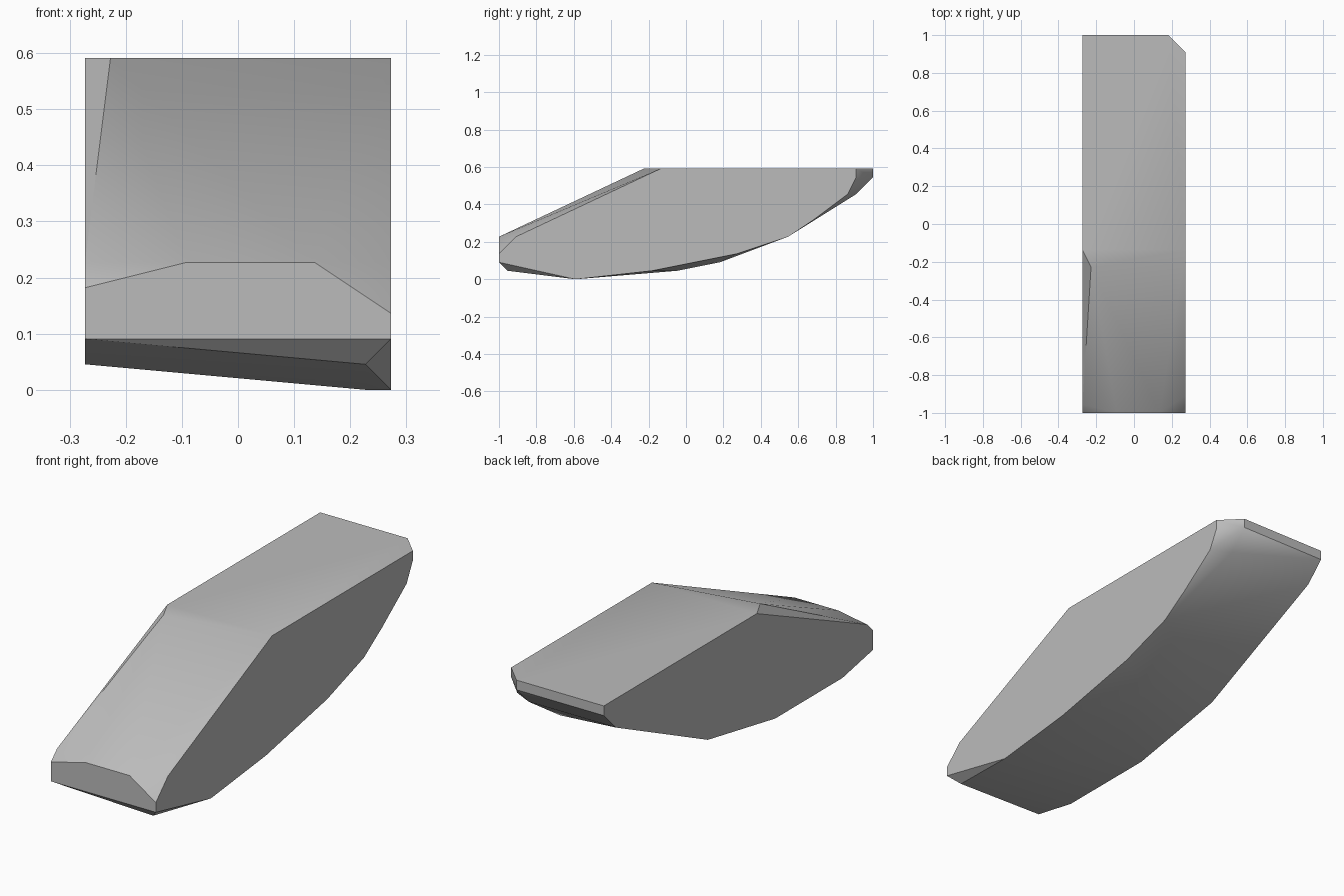
import bpy
import bmesh
from math import radians

cube = bpy.data.objects.get("Cube")
if cube:
    bpy.data.objects.remove(cube, do_unlink=True)

UNIT = 2 / 44   # size of one grid step
HALF = 6        # half the slab's width, in grid steps

# Side outlines as (y, z) in grid steps
left_side = [(-22, 2), (-22, 3), (-20, 5), (-3, 13), (20, 13), (20, 12),
             (19, 10), (15, 7), (12, 5), (6, 3), (-4, 1), (-13, 0)]
right_side = [(-22, 2), (-22, 4), (-21, 5), (-3, 13), (22, 13), (22, 12),
              (20, 10), (5, 3), (-6, 1), (-17, 1)]

# Bevel corners and belly points between the two sides, as (x, y, z)
top_corners = [(-5, -5, 13), (4, 22, 13), (3, -22, 5), (-2, -22, 5)]
belly = [(4, 22, 12), (4, 20, 10), (1, 4, 2), (1, -1, 1), (5, -21, 1), (5, -13, 0)]

points = [(HALF, y, z) for y, z in left_side]
points += [(-HALF, y, z) for y, z in right_side]
points += top_corners + belly

# Wrap the points in one faceted stone body
bm = bmesh.new()
for p in points:
    bm.verts.new([c * UNIT for c in p])
hull = bmesh.ops.convex_hull(bm, input=bm.verts[:])
loose = {g for g in hull["geom_interior"] + hull["geom_unused"]
         if isinstance(g, bmesh.types.BMVert)}
bmesh.ops.delete(bm, geom=list(loose), context="VERTS")
bmesh.ops.dissolve_limit(bm, angle_limit=radians(0.5), verts=bm.verts[:], edges=bm.edges[:])
bmesh.ops.recalc_face_normals(bm, faces=bm.faces[:])

mesh = bpy.data.meshes.new("stone_slab")
bm.to_mesh(mesh)
bm.free()
slab = bpy.data.objects.new("stone_slab", mesh)
bpy.context.collection.objects.link(slab)

# Stone colour
grey = bpy.data.materials.new("stone_grey")
grey.use_nodes = True
colour = (0.5, 0.5, 0.5, 1)
grey.diffuse_color = colour
grey.node_tree.nodes["Principled BSDF"].inputs["Base Color"].default_value = colour
mesh.materials.append(grey)

# Soft shading across shallow facets, crisp at the rim
bpy.ops.object.select_all(action="DESELECT")
slab.select_set(True)
bpy.context.view_layer.objects.active = slab
bpy.ops.object.shade_smooth_by_angle(angle=radians(30))
